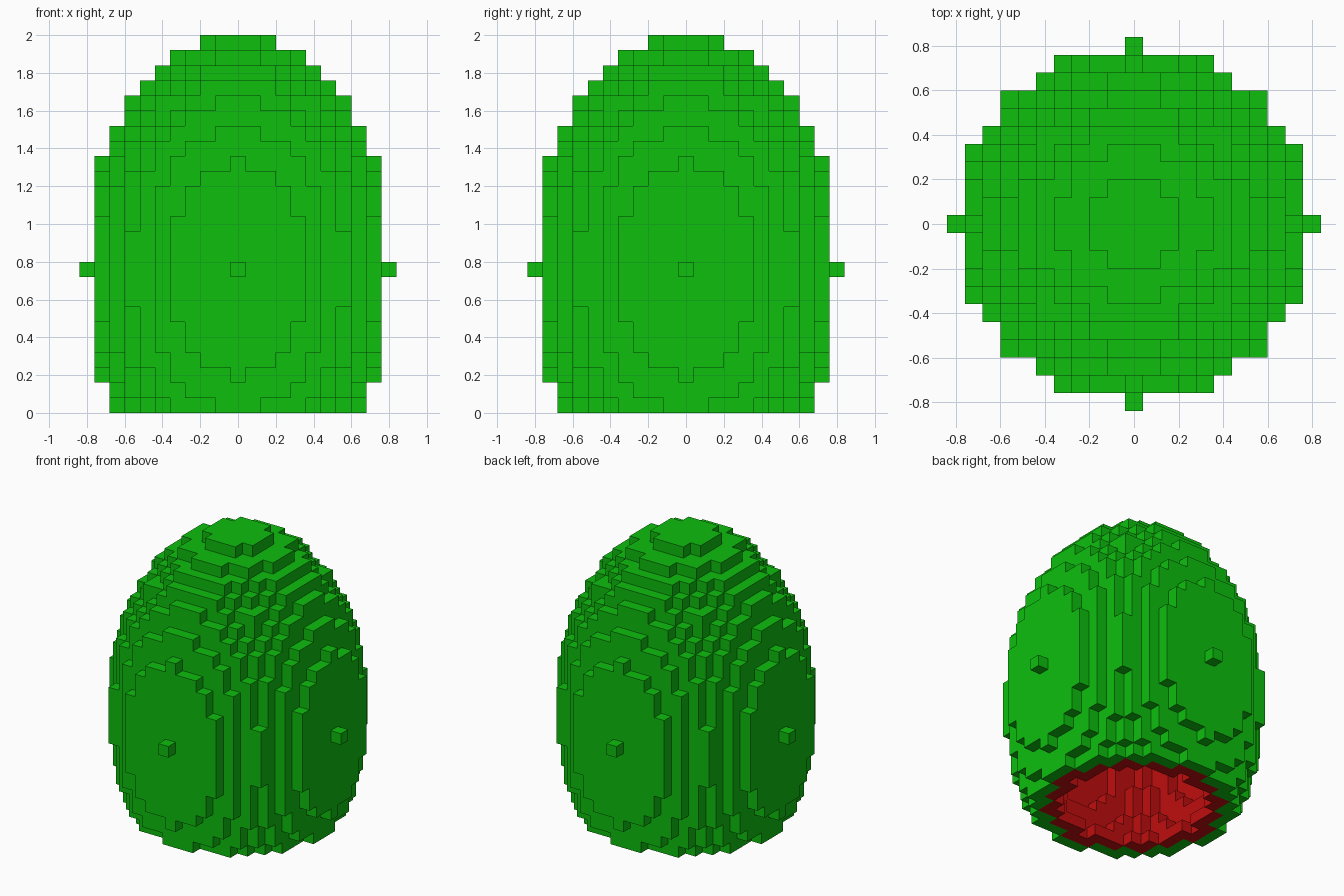
import bpy
import bmesh
from mathutils import Vector

CELL = 0.08          # edge of one block
BELOW, ABOVE = 9, 15  # block layers under and over the widest layer

if "Cube" in bpy.data.objects:
    bpy.data.objects.remove(bpy.data.objects["Cube"], do_unlink=True)


def make_material(name, colour):
    mat = bpy.data.materials.new(name)
    mat.use_nodes = True
    mat.diffuse_color = colour
    bsdf = next(n for n in mat.node_tree.nodes if n.type == "BSDF_PRINCIPLED")
    bsdf.inputs["Base Color"].default_value = colour
    return mat


def egg_blocks(radius):
    """Blocks inside an egg that is cut flat at the bottom."""
    height = radius + 5.4
    blocks = set()
    for k in range(-BELOW, ABOVE + 1):
        if abs(k) > height:
            continue
        limit = (radius ** 2 + 0.3) * (1 - (abs(k) / height) ** 2.1)
        limit = min(limit, radius ** 2 - 0.1)
        for i in range(-radius, radius + 1):
            for j in range(-radius, radius + 1):
                if i * i + j * j <= limit:
                    blocks.add((i, j, k))
    # single block tips on the four sides
    for s in (-radius, radius):
        blocks |= {(s, 0, 0), (0, s, 0)}
    return blocks


def build_blocks(name, blocks, solid, mat):
    """Mesh the faces of blocks that are not covered by the solid."""
    bm = bmesh.new()
    corners = {}

    def corner(p):
        key = tuple(round(c * 2) for c in p)
        if key not in corners:
            corners[key] = bm.verts.new((p + Vector((0, 0, BELOW + 0.5))) * CELL)
        return corners[key]

    for block in sorted(blocks):
        for axis in range(3):
            u, v = Vector(), Vector()
            u[(axis + 1) % 3] = 0.5
            v[(axis + 2) % 3] = 0.5
            for sign in (-1, 1):
                n = Vector()
                n[axis] = sign
                neighbour = tuple(round(b + c) for b, c in zip(block, n))
                if neighbour in solid:
                    continue
                mid = Vector(block) + n / 2
                ring = [mid - u - v, mid + u - v, mid + u + v, mid - u + v]
                bm.faces.new([corner(p) for p in ring[::sign]])
    mesh = bpy.data.meshes.new(name)
    bm.to_mesh(mesh)
    bm.free()
    mesh.materials.append(mat)
    obj = bpy.data.objects.new(name, mesh)
    bpy.context.collection.objects.link(obj)
    return obj


green = make_material("leaf green", (0.004, 0.52, 0.004, 1))
red = make_material("bright red", (0.52, 0.004, 0.004, 1))

# Nested eggs: green rind, red lining, hollow core open at the bottom
outer, middle, core = (egg_blocks(r) for r in (10, 9, 8))
solid = outer - core
build_blocks("green_rind", outer - middle, solid, green)
build_blocks("red_lining", middle - core, solid, red)
